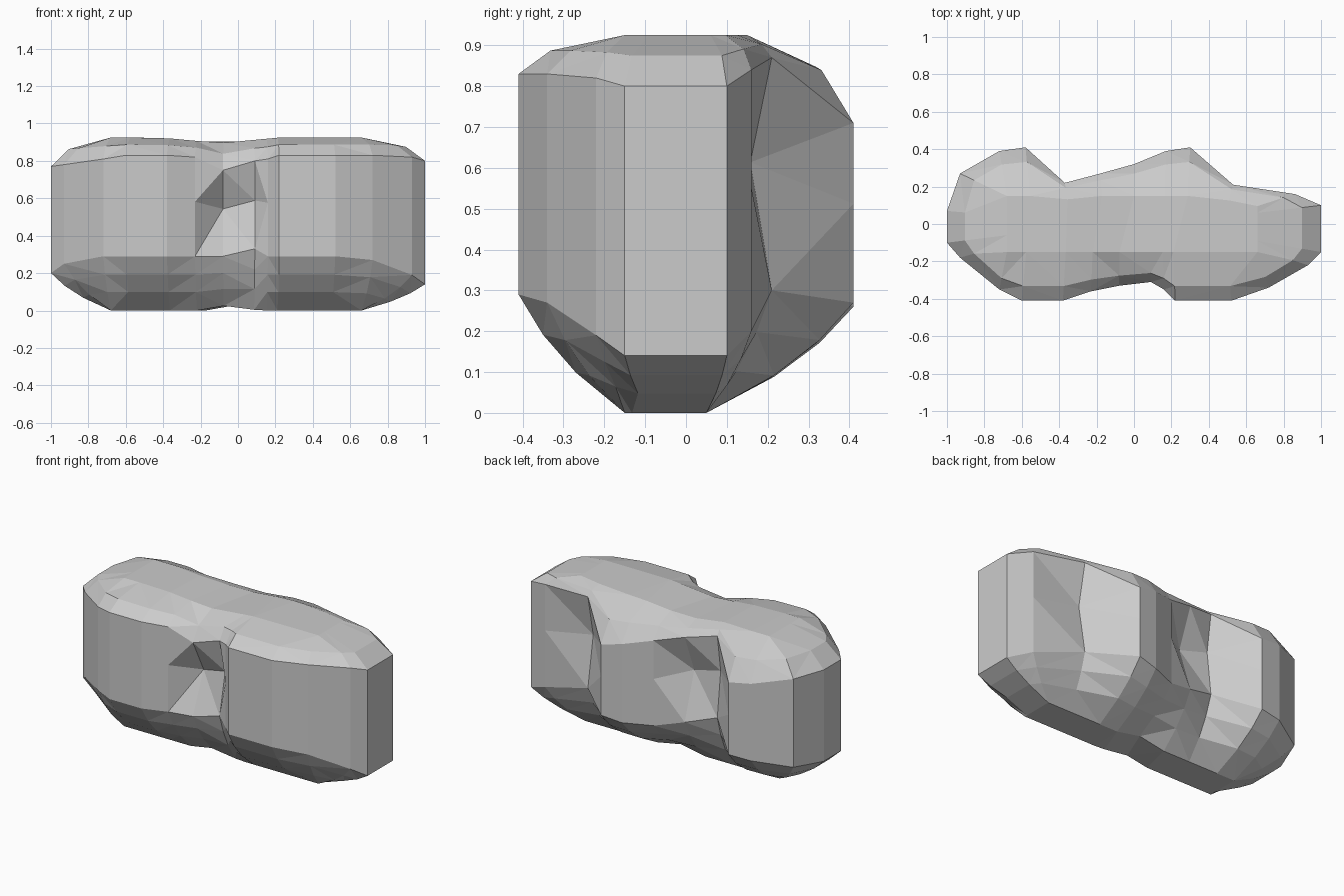
import bpy, bmesh

if "Cube" in bpy.data.objects:
    bpy.data.objects.remove(bpy.data.objects["Cube"])

# Widest outline, counter-clockwise from the left end: x, y, lower z, upper z
OUTLINE = [
    (-1, -.1, .20, .77), (-.93, -.18, .25, .78), (-.72, -.35, .29, .81), (-.6, -.41, .29, .83),
    (-.38, -.41, .29, .83), (-.23, -.36, .29, .82), (-.08, -.33, .29, .75), (.09, -.31, .33, .80),
    (.16, -.35, .29, .81), (.22, -.41, .29, .83), (.52, -.41, .29, .83), (.72, -.34, .27, .83),
    (.93, -.22, .19, .82), (1, -.15, .14, .80), (1, .1, .14, .80), (.86, .16, .2, .84),
    (.53, .21, .3, .87), (.3, .41, .27, .71), (.17, .39, .25, .74), (0, .32, .25, .78),
    (-.18, .27, .3, .83), (-.37, .22, .36, .87), (-.58, .41, .26, .71), (-.72, .39, .25, .73),
    (-.93, .27, .22, .77), (-1, .07, .2, .77),
]
# Chipped hollows at mid height: outline index -> depth factor
DENTS = {6: .68, 7: .82, 16: .75, 20: .65, 21: .85}


def clamp(v, lo, hi):
    return max(lo, min(hi, v))


def mix(a, b, t):
    return a + (b - a) * t


def bottom_z(x):
    return clamp(.04 - abs(x + .03) * .3, 0, .04)


def top_z(x):
    return .925 - clamp(.03 - abs(x + .1) * .09, 0, .03)


def level(kind, t=0, f=0):
    """One ring of points; t moves inwards, f moves towards top or bottom."""
    ring = []
    for i, (x, y, lo, hi) in enumerate(OUTLINE):
        xi = clamp(x * .96, -.68, .66)
        if kind == "top":
            yi = clamp(y * .6, -.15, .15)
            ring.append((mix(x, xi, t), mix(y, yi, t), mix(hi, top_z(x), f)))
        elif kind == "bottom":
            yi = clamp(y * .6, -.15, .05)
            ring.append((mix(x, xi, t), mix(y, yi, t), mix(lo, bottom_z(x), f)))
        else:
            ring.append((x, y * DENTS.get(i, 1), mix(lo, hi, .55)))
    return ring


# Stack the rings into one faceted boulder
rings = [level("bottom", 1, 1), level("bottom", .54, .66), level("bottom", .23, .34),
         level("bottom"), level("middle"), level("top"),
         level("top", .3, .6), level("top", 1, 1)]
bm = bmesh.new()
loops = [[bm.verts.new(p) for p in ring] for ring in rings]
n = len(OUTLINE)
for low, high in zip(loops, loops[1:]):
    for i in range(n):
        j = (i + 1) % n
        bm.faces.new((low[i], low[j], high[j], high[i]))
bm.faces.new(loops[0][::-1])
bm.faces.new(loops[-1])
bmesh.ops.remove_doubles(bm, verts=bm.verts, dist=.002)
bmesh.ops.triangulate(bm, faces=bm.faces)
bmesh.ops.recalc_face_normals(bm, faces=bm.faces)
mesh = bpy.data.meshes.new("rock")
bm.to_mesh(mesh)
bm.free()
bpy.context.collection.objects.link(bpy.data.objects.new("rock", mesh))
